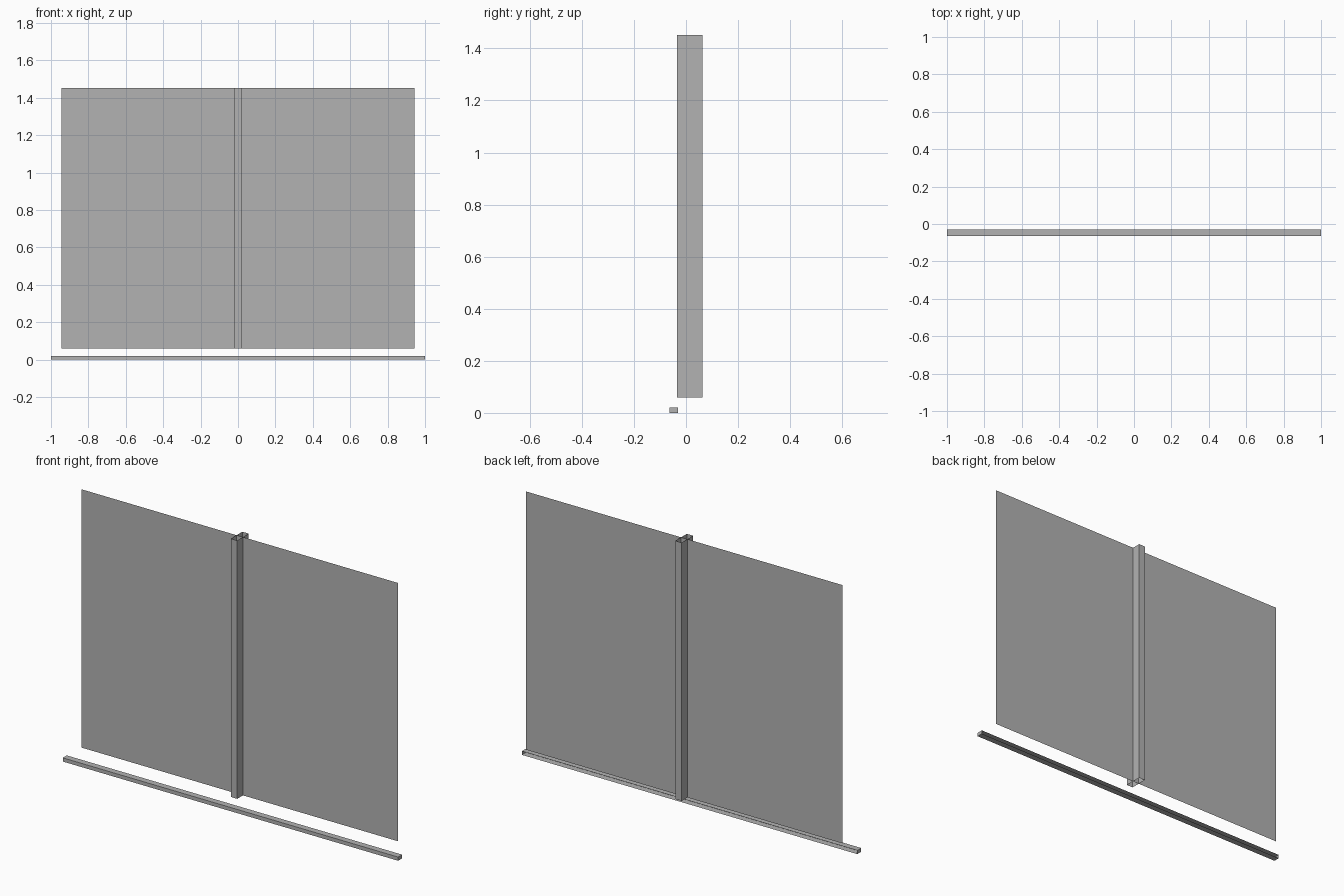
import bpy
import bmesh
from mathutils import Vector

cube = bpy.data.objects.get("Cube")
if cube:
    bpy.data.objects.remove(cube, do_unlink=True)

grey = bpy.data.materials.new("plain_grey")
grey.use_nodes = True
colour = (0.45, 0.45, 0.45, 1.0)
grey.diffuse_color = colour
grey.node_tree.nodes["Principled BSDF"].inputs["Base Color"].default_value = colour


def finish(name, bm):
    mesh = bpy.data.meshes.new(name)
    bm.to_mesh(mesh)
    bm.free()
    mesh.materials.append(grey)
    obj = bpy.data.objects.new(name, mesh)
    bpy.context.collection.objects.link(obj)
    return obj


def open_box(name, low, high, open_sides):
    """Thin-walled box without the faces that point along open_sides."""
    bm = bmesh.new()
    bmesh.ops.create_cube(bm, size=1)
    low, high = Vector(low), Vector(high)
    bmesh.ops.scale(bm, vec=high - low, verts=bm.verts)
    bmesh.ops.translate(bm, vec=(low + high) / 2, verts=bm.verts)
    bm.normal_update()
    gone = [f for f in bm.faces
            if any(f.normal.dot(Vector(s)) > 0.9 for s in open_sides)]
    bmesh.ops.delete(bm, geom=gone, context='FACES')
    return finish(name, bm)


# Single-sheet panel running through the post
bm = bmesh.new()
corners = [(-0.943, 0.06), (0.943, 0.06), (0.943, 1.452), (-0.943, 1.452)]
bm.faces.new([bm.verts.new((x, 0.015, z)) for x, z in corners])
finish("panel", bm)

# Hollow centre post, open at the top and bottom
open_box("centre_post", (-0.019, -0.034, 0.06), (0.019, 0.064, 1.452),
         [(0, 0, 1), (0, 0, -1)])

# Bottom rail, a channel open towards the back
open_box("bottom_rail", (-1, -0.064, 0), (1, -0.03, 0.02), [(0, 1, 0)])
